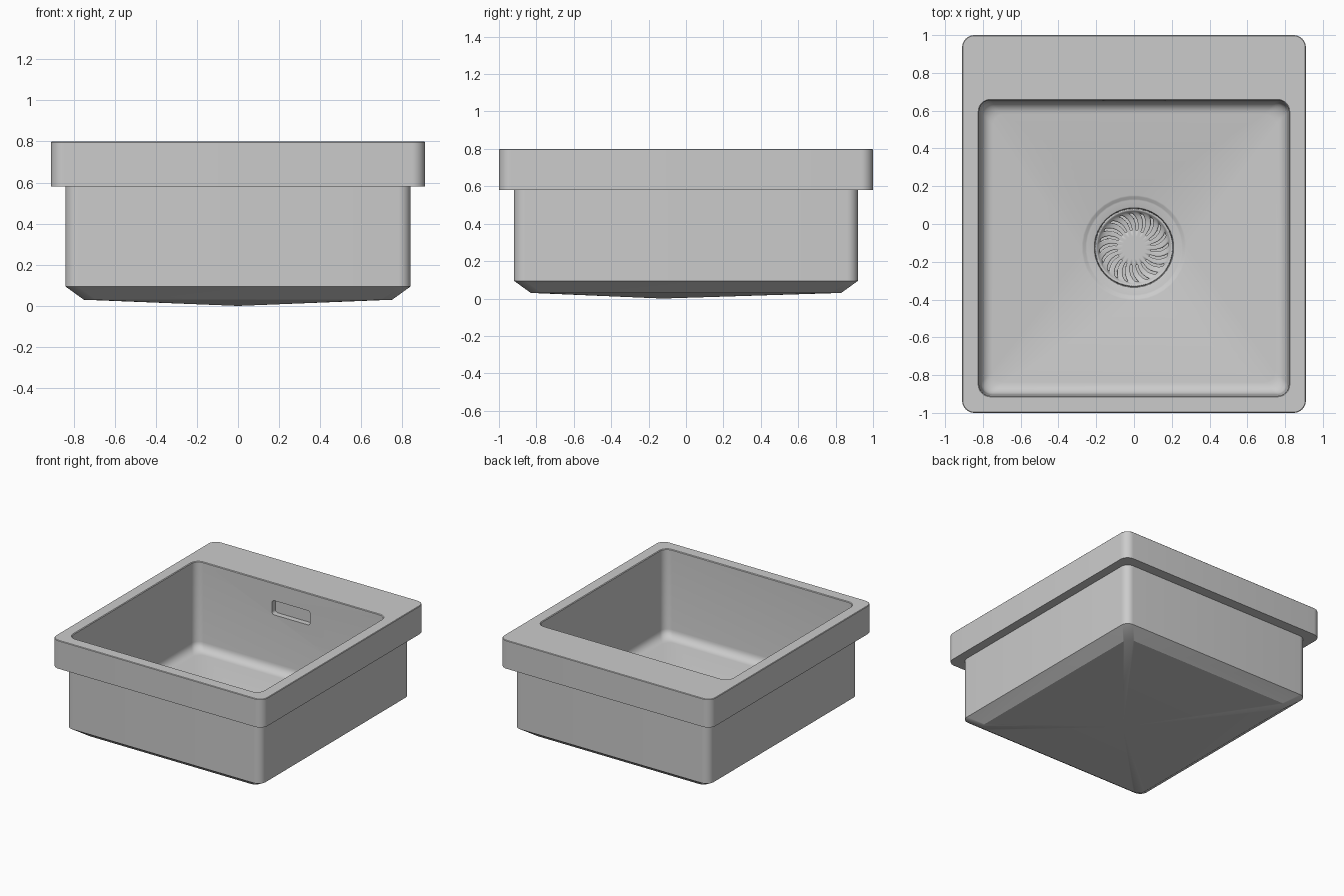
import bpy, bmesh
from math import pi, cos, sin

if "Cube" in bpy.data.objects:
    bpy.data.objects.remove(bpy.data.objects["Cube"])

SEG = 8                      # segments per rounded corner
DX, DY = 0.0, -0.125         # drain centre


def rect(x, y0, y1, r, z):
    """Rounded rectangle loop, symmetric in x."""
    pts = []
    for q, (cx, cy) in enumerate([(x - r, y1 - r), (r - x, y1 - r), (r - x, y0 + r), (x - r, y0 + r)]):
        for i in range(SEG + 1):
            a = (q + i / SEG) * pi / 2
            pts.append((cx + r * cos(a), cy + r * sin(a), z))
    return pts


def circle(r, z):
    n = 4 * (SEG + 1)
    off = pi / 4 - SEG / 2 * 2 * pi / n
    return [(DX + r * cos(off + 2 * pi * i / n), DY + r * sin(off + 2 * pi * i / n), z) for i in range(n)]


def finish(bm, name, angle=30):
    bmesh.ops.recalc_face_normals(bm, faces=bm.faces)
    me = bpy.data.meshes.new(name)
    bm.to_mesh(me)
    bm.free()
    ob = bpy.data.objects.new(name, me)
    bpy.context.collection.objects.link(ob)
    smooth(ob, angle)
    return ob


def smooth(ob, angle=30):
    bpy.ops.object.select_all(action='DESELECT')
    ob.select_set(True)
    bpy.context.view_layer.objects.active = ob
    bpy.ops.object.shade_smooth_by_angle(angle=angle * pi / 180)


def loft(loops, name, start=None, end=None):
    """Skin successive loops, closing each end with a fan to a point."""
    bm = bmesh.new()
    rings = [[bm.verts.new(p) for p in lp] for lp in loops]
    n = len(rings[0])
    for a, b in zip(rings, rings[1:]):
        for i in range(n):
            j = (i + 1) % n
            bm.faces.new((a[i], a[j], b[j], b[i]))
    for ring, tip in ((rings[0], start), (rings[-1], end)):
        v = bm.verts.new(tip)
        for i in range(n):
            bm.faces.new((ring[i], ring[(i + 1) % n], v))
    return finish(bm, name)


# Sink shell: underside, body, rim, basin and drain cup in one skin
loops = [
    rect(0.75, -0.83, 0.83, 0.06, 0.03),
    rect(0.84, -0.92, 0.92, 0.06, 0.095),
    rect(0.84, -0.92, 0.92, 0.06, 0.58),
    rect(0.91, -1.0, 1.0, 0.065, 0.58),
    rect(0.91, -1.0, 1.0, 0.065, 0.796),
    rect(0.906, -0.996, 0.996, 0.061, 0.80),
    rect(0.825, -0.915, 0.66, 0.065, 0.80),
    rect(0.82, -0.91, 0.655, 0.06, 0.795),
]
F, FLOOR = 0.065, 0.118      # basin fillet and floor edge height
for i in range(7):
    a = i / 6 * pi / 2
    d = 0.008 + F * (1 - cos(a))
    loops.append(rect(0.82 - d, -0.91 + d, 0.655 - d, 0.06, FLOOR + F * (1 - sin(a))))
for r, z in [(0.278, 0.104), (0.27, 0.102), (0.258, 0.093), (0.25, 0.091),
             (0.218, 0.09), (0.211, 0.087), (0.208, 0.08), (0.206, 0.03), (0.19, 0.02)]:
    loops.append(circle(r, z))
sink = loft(loops, "sink_basin", (DX, DY, 0.0), (DX, DY, 0.02))

# Overflow recess cut into the back wall
slot = [[(x, y, z + 0.61) for x, z, _ in rect(0.165, -0.055, 0.055, 0.022, 0)] for y in (0.60, 0.695)]
cutter = loft(slot, "overflow_cutter", (0, 0.60, 0.61), (0, 0.695, 0.61))
cutter.hide_render = True
mod = sink.modifiers.new("overflow", 'BOOLEAN')
mod.object, mod.operation, mod.solver = cutter, 'DIFFERENCE', 'EXACT'
bpy.context.view_layer.objects.active = sink
bpy.ops.object.modifier_apply(modifier=mod.name)
bpy.data.objects.remove(cutter)
smooth(sink)

# Strainer basket: shallow bowl with swirling open slots
SLOTS, SUB = 20, 6
profile = [(0.036, 0.046), (0.06, 0.046), (0.092, 0.046), (0.11, 0.046), (0.13, 0.047),
           (0.15, 0.049), (0.17, 0.054), (0.186, 0.062), (0.199, 0.074), (0.207, 0.087)]
bm = bmesh.new()
n = SLOTS * SUB
rings = []
for r, z in profile:
    t = max(0, (r - 0.09) / 0.1)
    tw = 0.28 * t * t
    rings.append([bm.verts.new((DX + r * cos(2 * pi * i / n + tw), DY + r * sin(2 * pi * i / n + tw), z))
                  for i in range(n)])
for k, (a, b) in enumerate(zip(rings, rings[1:])):
    for i in range(n):
        if 2 <= k <= 6 and i % SUB in (2, 3):
            continue
        j = (i + 1) % n
        bm.faces.new((a[i], a[j], b[j], b[i]))
bm.faces.new(rings[0])
strainer = finish(bm, "drain_strainer", 35)
sol = strainer.modifiers.new("thickness", 'SOLIDIFY')
sol.thickness, sol.offset = 0.008, -1

# Centre button of the strainer
bpy.ops.mesh.primitive_cylinder_add(vertices=32, radius=0.035, depth=0.012, location=(DX, DY, 0.049))
button = bpy.context.object
button.name = "strainer_button"
smooth(button)
